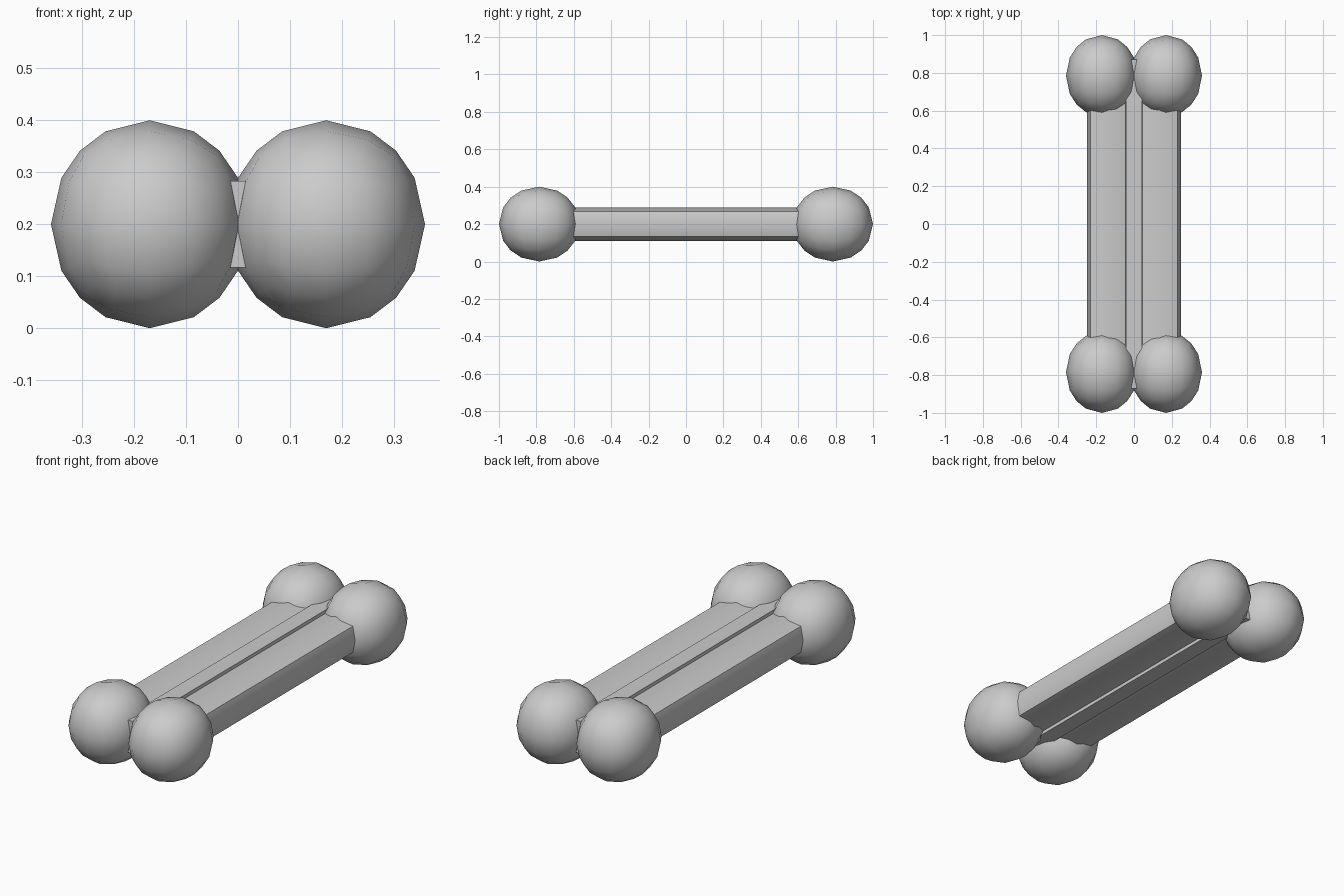
import bpy, bmesh
from math import radians

if "Cube" in bpy.data.objects:
    bpy.data.objects.remove(bpy.data.objects["Cube"])


def finish(name, bm, angle):
    bmesh.ops.recalc_face_normals(bm, faces=bm.faces)
    me = bpy.data.meshes.new(name)
    bm.to_mesh(me)
    bm.free()
    ob = bpy.data.objects.new(name, me)
    bpy.context.collection.objects.link(ob)
    bpy.ops.object.select_all(action='DESELECT')
    ob.select_set(True)
    bpy.context.view_layer.objects.active = ob
    bpy.ops.object.shade_smooth_by_angle(angle=radians(angle))
    return ob


def knob(name, x, y):
    # Cube divided into a 4 x 4 grid per face and rounded to a ball
    bm = bmesh.new()
    bmesh.ops.create_cube(bm, size=2)
    bmesh.ops.subdivide_edges(bm, edges=bm.edges[:], cuts=3, use_grid_fill=True)
    for v in bm.verts:
        n = v.co.normalized()
        v.co = (x + n.x * 0.19, y + n.y * 0.215, 0.2 + n.z * 0.2)
    finish(name, bm, 45)


def bar(name, profile, half_length):
    # Cross-section in x and z, extruded along y
    bm = bmesh.new()
    face = bm.faces.new([bm.verts.new((x, -half_length, z)) for x, z in profile])
    new = bmesh.ops.extrude_face_region(bm, geom=[face])['geom']
    verts = [g for g in new if isinstance(g, bmesh.types.BMVert)]
    bmesh.ops.translate(bm, verts=verts, vec=(0, 2 * half_length, 0))
    finish(name, bm, 45)


# Eight-sided side bars
half = [(0.25, 0.20), (0.23, 0.267), (0.1375, 0.29), (0.045, 0.267),
        (0.025, 0.20), (0.045, 0.133), (0.1375, 0.11), (0.23, 0.133)]

for sx, side in ((-1, "left"), (1, "right")):
    bar(f"{side}_bar", [(sx * x, z) for x, z in half], 0.87)
    for sy, end in ((-1, "front"), (1, "back")):
        knob(f"{end}_{side}_knob", sx * 0.17, sy * 0.785)

# Narrow strip joining the two bars
bar("middle_bar", [(-0.043, 0.117), (0.043, 0.117), (0.043, 0.283), (-0.043, 0.283)], 0.87)
